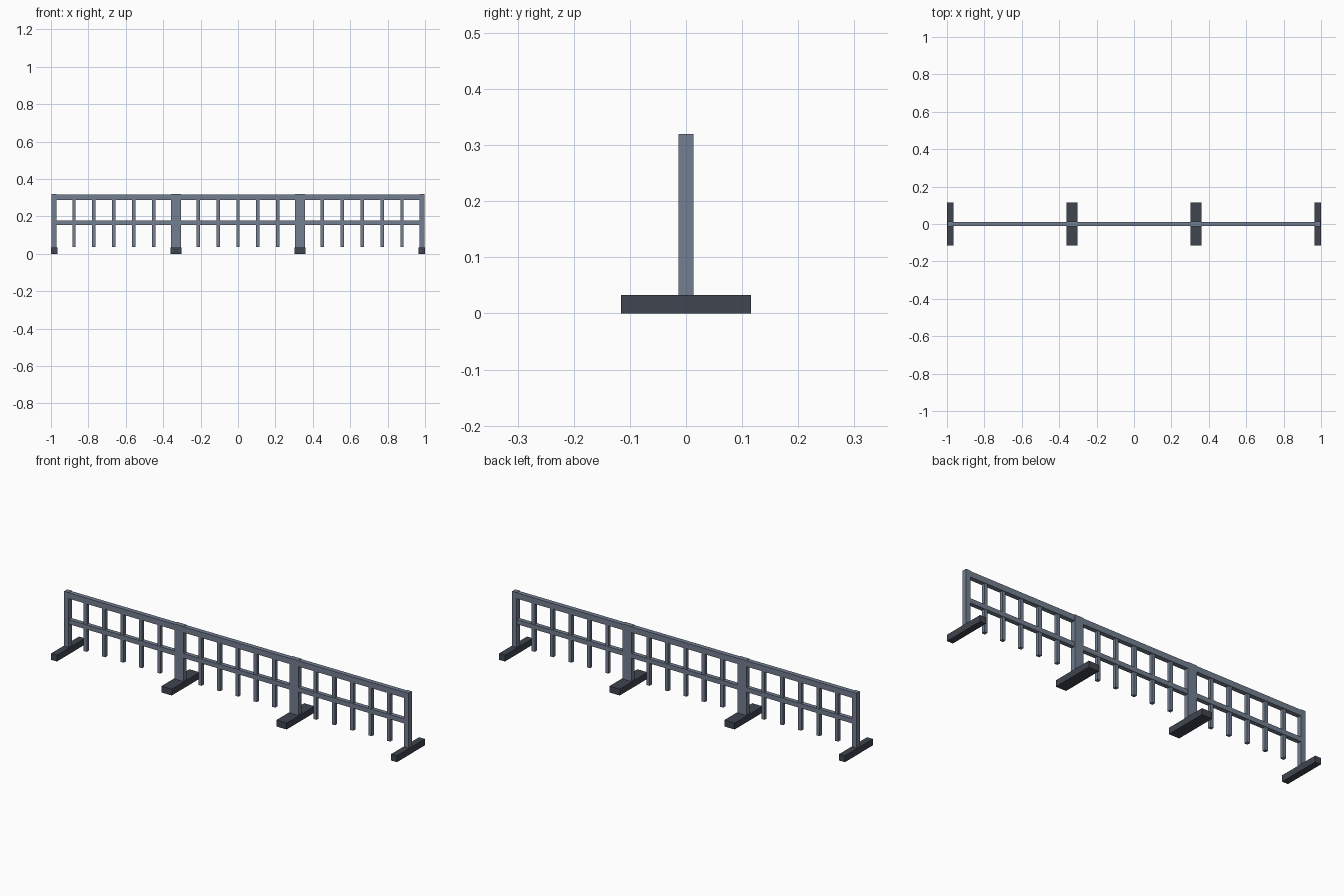
import bpy

if "Cube" in bpy.data.objects:
    bpy.data.objects.remove(bpy.data.objects["Cube"])

PANEL_W = 0.664      # width of one barrier panel
POST = 0.026         # post section
FOOT_W, FOOT_L, FOOT_H = 0.034, 0.231, 0.033
TOP = 0.32


def material(name, color):
    m = bpy.data.materials.new(name)
    m.diffuse_color = (*color, 1)
    m.use_nodes = True
    m.node_tree.nodes["Principled BSDF"].inputs["Base Color"].default_value = m.diffuse_color
    return m


STEEL = material("steel", (0.17, 0.21, 0.28))
DARK = material("dark_rubber", (0.05, 0.06, 0.08))


def box(name, x, z0, z1, sx, sy, mat):
    bpy.ops.mesh.primitive_cube_add(size=1, location=(x, 0, (z0 + z1) / 2))
    ob = bpy.context.object
    ob.name = name
    ob.scale = (sx, sy, z1 - z0)
    bpy.ops.object.transform_apply(location=False, rotation=False, scale=True)
    ob.data.materials.append(mat)
    return ob


for i in (-1, 0, 1):
    cx = i * PANEL_W
    post_x = (PANEL_W - POST) / 2
    span = PANEL_W - 2 * POST + 0.01

    # end posts and their cross feet
    for s in (-1, 1):
        box("post", cx + s * post_x, FOOT_H - 0.005, TOP, POST, POST, STEEL)
        box("foot", cx + s * post_x, 0, FOOT_H, FOOT_W, FOOT_L, DARK)

    # horizontal rails
    box("top_rail", cx, 0.288, 0.318, span, 0.024, STEEL)
    box("middle_rail", cx, 0.154, 0.178, span, 0.022, STEEL)

    # five upright bars, evenly spaced between posts
    step = 2 * post_x / 6
    for k in range(-2, 3):
        box("upright_bar", cx + k * step, 0.036, 0.292, 0.018, 0.018, STEEL)
